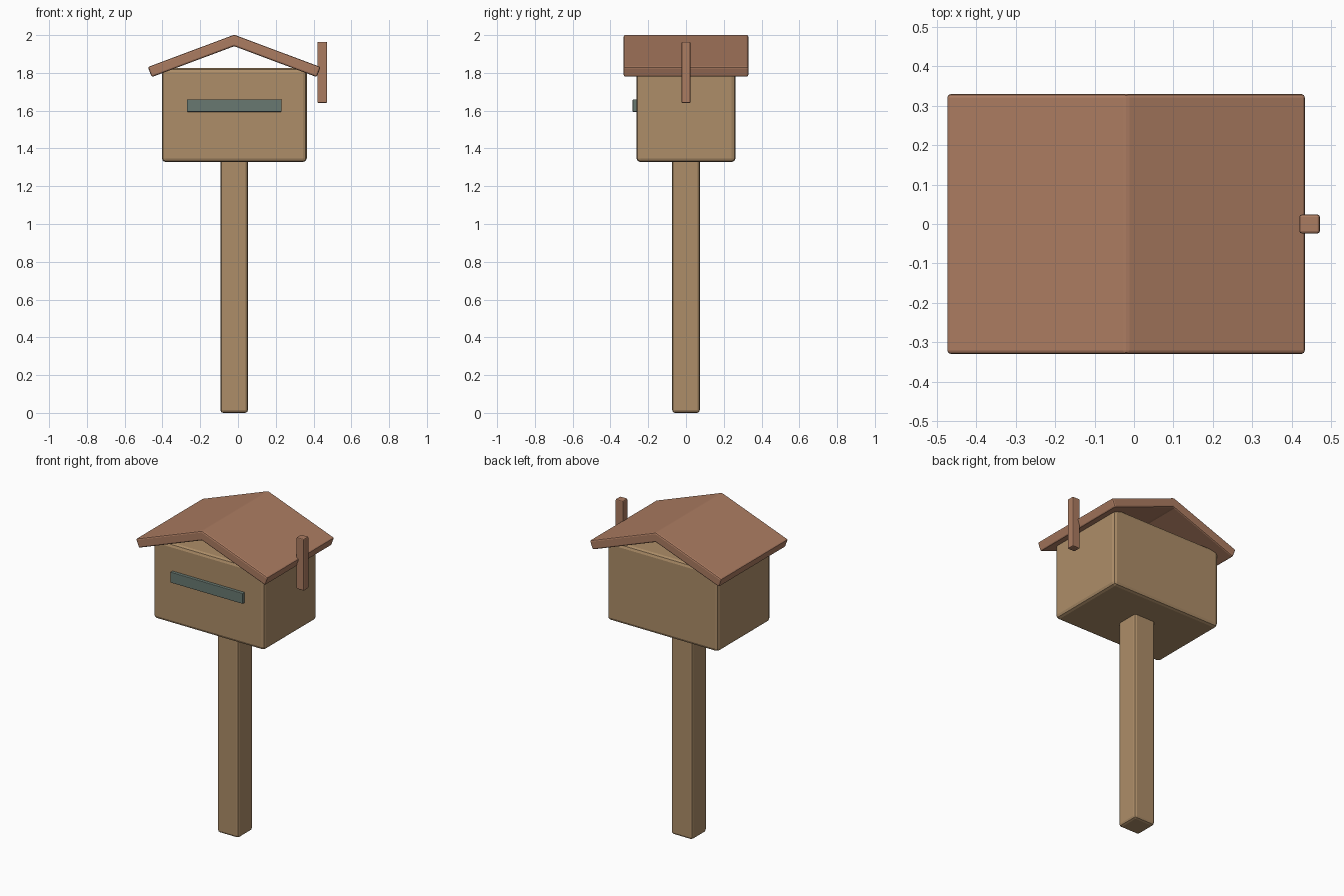
import bpy, bmesh
from math import radians, tan, sin, cos

if "Cube" in bpy.data.objects:
    bpy.data.objects.remove(bpy.data.objects["Cube"])


def material(name, rgb):
    m = bpy.data.materials.new(name)
    m.diffuse_color = (*rgb, 1)
    m.use_nodes = True
    m.node_tree.nodes["Principled BSDF"].inputs["Base Color"].default_value = m.diffuse_color
    return m


wood = material("wood", (0.42, 0.27, 0.14))
clay = material("clay", (0.41, 0.20, 0.12))
slate = material("slate", (0.14, 0.19, 0.165))


def prism(name, profile, y0, y1, mat, bevel):
    """Extrude an x-z profile along y and soften its edges."""
    bm = bmesh.new()
    face = bm.faces.new([bm.verts.new((x, y0, z)) for x, z in profile])
    ext = bmesh.ops.extrude_face_region(bm, geom=[face])["geom"]
    bmesh.ops.translate(bm, vec=(0, y1 - y0, 0),
                        verts=[v for v in ext if isinstance(v, bmesh.types.BMVert)])
    bmesh.ops.recalc_face_normals(bm, faces=bm.faces[:])
    me = bpy.data.meshes.new(name)
    bm.to_mesh(me)
    bm.free()
    me.materials.append(mat)
    ob = bpy.data.objects.new(name, me)
    bpy.context.collection.objects.link(ob)
    mod = ob.modifiers.new("bevel", "BEVEL")
    mod.width, mod.segments = bevel, 2
    mod.limit_method, mod.angle_limit = "ANGLE", radians(30)
    return ob


def block(name, x0, x1, y0, y1, z0, z1, mat, bevel):
    return prism(name, [(x0, z0), (x1, z0), (x1, z1), (x0, z1)], y0, y1, mat, bevel)


# post and box
block("post", -0.093, 0.053, -0.073, 0.073, 0, 1.36, wood, 0.015)
block("mail_box", -0.403, 0.364, -0.262, 0.262, 1.328, 1.825, wood, 0.02)

# slot plate on the front
block("slot", -0.27, 0.23, -0.282, -0.260, 1.594, 1.66, slate, 0.003)

# pitched roof: chevron profile around the ridge
cx, apex, half, thick, a = -0.02, 2.002, 0.457, 0.057, radians(20.5)
eave = apex - half * tan(a)
ix, iz = half - thick * sin(a), eave - thick * cos(a)
prism("roof", [(cx - half, eave), (cx - ix, iz), (cx, apex - thick / cos(a)),
               (cx + ix, iz), (cx + half, eave), (cx, apex)],
      -0.33, 0.33, clay, 0.009)

# upright flag on the right eave
block("flag", 0.42, 0.472, -0.024, 0.024, 1.641, 1.964, clay, 0.006)
